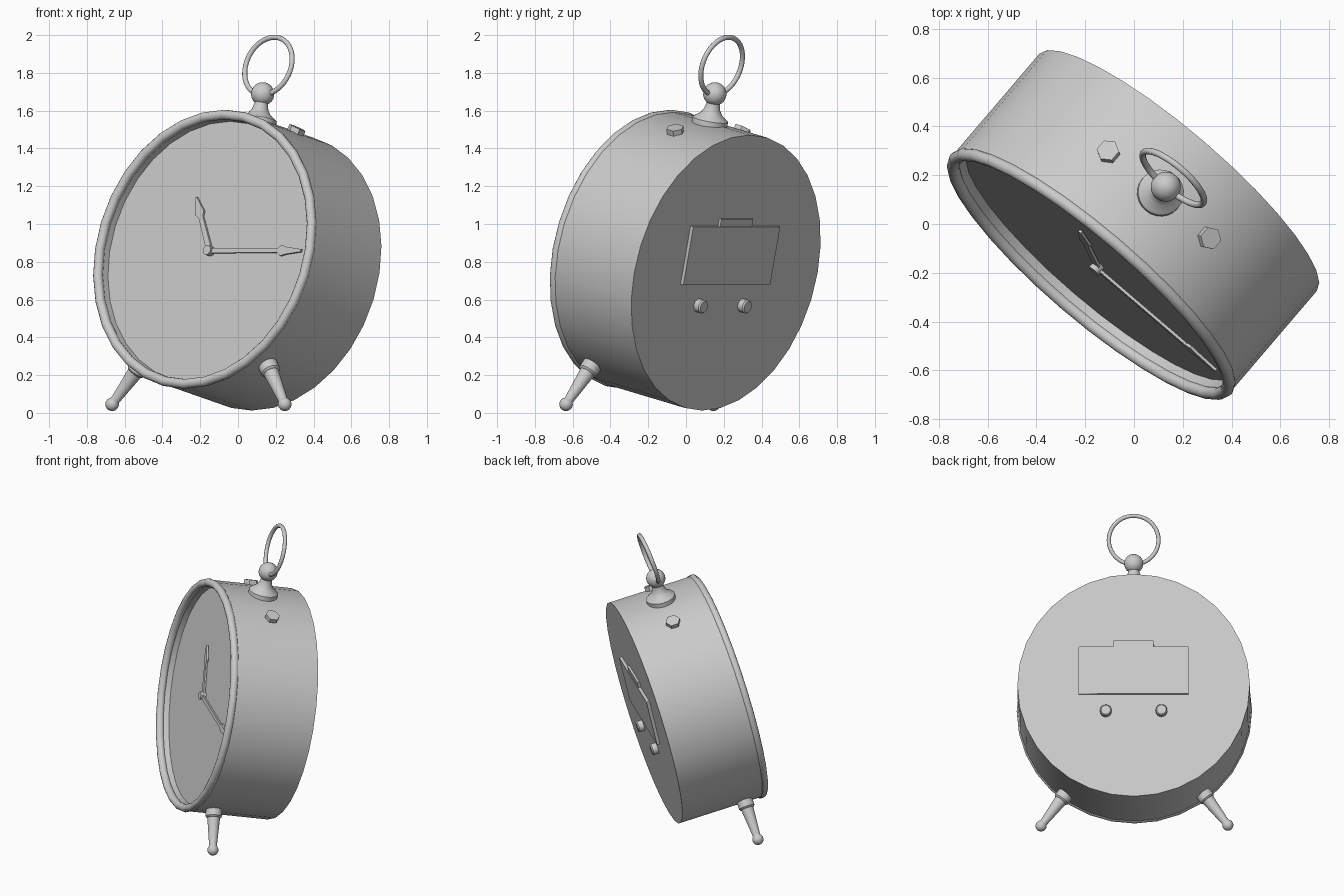
import bpy, bmesh
from math import radians, cos, sin, pi
from mathutils import Matrix

if "Cube" in bpy.data.objects:
    bpy.data.objects.remove(bpy.data.objects["Cube"], do_unlink=True)

grey = bpy.data.materials.new("plain_grey")
grey.use_nodes = True
grey.diffuse_color = (0.6, 0.6, 0.6, 1)
grey.node_tree.nodes["Principled BSDF"].inputs["Base Color"].default_value = (0.6, 0.6, 0.6, 1)


def turn(degrees, axis):
    return Matrix.Rotation(radians(degrees), 4, axis)


# Whole clock leans back and is turned aside; FRONT has its z along the dial axis
CLOCK = Matrix.Translation((0, 0, 0.805)) @ turn(-40.5, 'Z') @ turn(-12.8, 'X')
FRONT = CLOCK @ turn(90, 'X')


def spoke(degrees, forward=0.0):
    """Frame whose z points outward from the case, measured from the top."""
    return CLOCK @ Matrix.Translation((0, -forward, 0)) @ turn(degrees, 'Y')


def finish(name, bm, frame):
    bmesh.ops.remove_doubles(bm, verts=bm.verts, dist=1e-5)
    bmesh.ops.recalc_face_normals(bm, faces=bm.faces)
    mesh = bpy.data.meshes.new(name)
    bm.to_mesh(mesh)
    bm.free()
    mesh.materials.append(grey)
    ob = bpy.data.objects.new(name, mesh)
    bpy.context.collection.objects.link(ob)
    ob.matrix_world = frame
    bpy.ops.object.select_all(action='DESELECT')
    ob.select_set(True)
    bpy.context.view_layer.objects.active = ob
    bpy.ops.object.shade_smooth_by_angle(angle=radians(35))
    return ob


def lathe(name, profile, frame, sides=24, closed=False):
    """Turn a (radius, height) profile about z."""
    bm = bmesh.new()
    verts = [bm.verts.new((r, 0, h)) for r, h in profile]
    edges = [bm.edges.new(p) for p in zip(verts, verts[1:])]
    if closed:
        edges.append(bm.edges.new((verts[-1], verts[0])))
    bmesh.ops.spin(bm, geom=verts + edges, cent=(0, 0, 0), axis=(0, 0, 1),
                   angle=2 * pi, steps=sides, use_duplicate=False)
    return finish(name, bm, frame)


def hoop(name, radius, tube, frame, sides):
    circle = [(radius + tube * cos(i * pi / 6), tube * sin(i * pi / 6)) for i in range(12)]
    return lathe(name, circle, frame, sides, closed=True)


def ball_arc(radius, height, start, end, steps=8):
    """Profile points on a ball, by angle from its lower pole."""
    angles = [radians(start + (end - start) * i / steps) for i in range(steps + 1)]
    return [(radius * sin(a), height - radius * cos(a)) for a in angles]


def plate(name, outline, low, high, frame):
    """Extrude a flat outline between two heights."""
    bm = bmesh.new()
    face = bm.faces.new([bm.verts.new((x, y, low)) for x, y in outline])
    new = bmesh.ops.extrude_face_region(bm, geom=[face])["geom"]
    bmesh.ops.translate(bm, verts=[v for v in new if isinstance(v, bmesh.types.BMVert)],
                        vec=(0, 0, high - low))
    return finish(name, bm, frame)


def box(x, low, high):
    return [(-x, low), (x, low), (x, high), (-x, high)]


# Case with recessed dial, and rounded bezel
lathe("case", [(0, -0.285), (0.748, -0.285), (0.748, 0.28), (0.715, 0.28),
               (0.706, 0.225), (0, 0.225)], FRONT, 32)
hoop("bezel", 0.731, 0.026, FRONT @ Matrix.Translation((0, 0, 0.277)), 32)


# Hands: slim bar with a spade tip, drawn along +x
def hand(name, length, neck, width, low, angle):
    half = [(0.0, width), (neck, width * 0.8), (neck + 0.025, 0.03),
            (neck + 0.06, 0.02), (length, 0.007)]
    outline = half + [(x, -y) for x, y in reversed(half)]
    plate(name, outline, low, low + 0.012, FRONT @ turn(angle, 'Z'))


hand("minute_hand", 0.645, 0.48, 0.014, 0.238, 0)
hand("hour_hand", 0.325, 0.205, 0.018, 0.23, 117)
lathe("hand_pivot", [(0, 0.22), (0.026, 0.22), (0.026, 0.262), (0, 0.262)], FRONT)

# Handle: flared base, ball and ring
lathe("handle_base", [(0, 0.72), (0.095, 0.72), (0.095, 0.768), (0.085, 0.778), (0.06, 0.795),
                      (0.044, 0.82), (0.036, 0.85), (0.034, 0.88), (0, 0.88)], spoke(0))
lathe("handle_ball", ball_arc(0.062, 0.906, 0, 180, 12), spoke(0))
hoop("handle_ring", 0.16, 0.0135,
     spoke(0) @ Matrix.Translation((0, 0, 0.906)) @ turn(-5, 'X')
     @ Matrix.Translation((0, 0, 0.155)) @ turn(90, 'X'), 40)

for side, s in (("left", 1), ("right", -1)):
    # Leg with collar, tapered shaft and ball foot
    lathe(side + "_leg", [(0, 0.72), (0.052, 0.72), (0.052, 0.788), (0.046, 0.796),
                          (0.041, 0.798), (0.025, 0.982)]
          + ball_arc(0.036, 1.01, 45, 180), spoke(s * 143.5, 0.146))
    # Hexagonal bolt on top
    lathe(side + "_bolt", [(0, 0.73), (0.047, 0.73), (0.047, 0.775), (0, 0.775)],
          spoke(s * 21) @ turn(30, 'Z'), 6)
    # Setting knob on the back
    lathe(side + "_knob", [(0, -0.28), (0.037, -0.28), (0.037, -0.318),
                           (0.03, -0.326), (0, -0.326)],
          FRONT @ Matrix.Translation((s * 0.179, -0.177, 0)), 16)

# Battery cover with its catch
plate("battery_cover", box(0.354, -0.063, 0.254), -0.305, -0.28, FRONT)
plate("battery_catch", box(0.13, 0.25, 0.295), -0.3, -0.28, FRONT)
